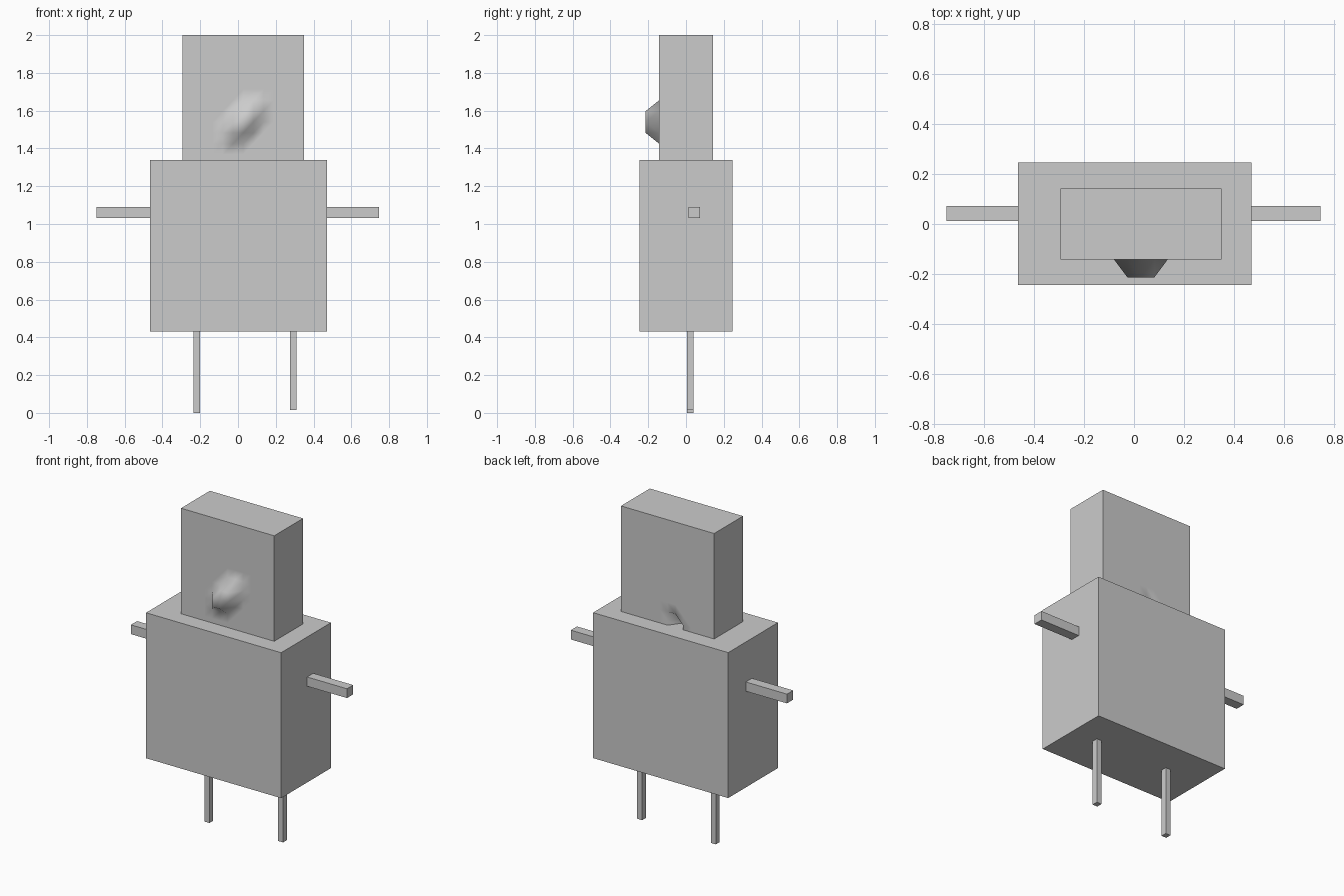
import bpy, bmesh, math
from mathutils import Vector

if "Cube" in bpy.data.objects:
    bpy.data.objects.remove(bpy.data.objects["Cube"])


def box(name, lo, hi, cuts=0, edit=None):
    """Box from its two corners, optionally gridded and edited."""
    lo, hi = Vector(lo), Vector(hi)
    bm = bmesh.new()
    bmesh.ops.create_cube(bm, size=1)
    for v in bm.verts:
        v.co = Vector([(lo[i] + hi[i]) / 2 + v.co[i] * (hi[i] - lo[i]) for i in range(3)])
    if cuts:
        bmesh.ops.subdivide_edges(bm, edges=bm.edges[:], cuts=cuts, use_grid_fill=True)
    if edit:
        edit(bm, lo, hi, cuts + 1)
    bmesh.ops.recalc_face_normals(bm, faces=bm.faces[:])
    me = bpy.data.meshes.new(name)
    bm.to_mesh(me)
    bm.free()
    ob = bpy.data.objects.new(name, me)
    bpy.context.collection.objects.link(ob)
    return ob


# nose pulled out of the front grid, small dent pushed into the back
NOSE = {(5, 3), (5, 4), (6, 3), (6, 4), (6, 5), (7, 4), (7, 5)}
DENT = {(5, 0), (5, 1)}


def sculpt(bm, lo, hi, n):
    for y in (lo.y, hi.y):
        for f in [f for f in bm.faces if all(abs(v.co.y - y) < 1e-4 for v in f.verts)]:
            key = lambda v: v.co.x + v.co.z
            bmesh.utils.face_split(f, min(f.verts, key=key), max(f.verts, key=key))
    for v in bm.verts:
        cell = (round((v.co.x - lo.x) / (hi.x - lo.x) * n),
                round((v.co.z - lo.z) / (hi.z - lo.z) * n))
        front = abs(v.co.y - lo.y) < 1e-4
        back = abs(v.co.y - hi.y) < 1e-4
        if (front and cell in NOSE) or (back and cell in DENT):
            v.co.y -= 0.072


# torso and head
box("body", (-0.465, -0.245, 0.43), (0.47, 0.247, 1.34))
head = box("head", (-0.295, -0.142, 1.31), (0.35, 0.143, 2.0), 11, sculpt)
head.data.shade_smooth()
head.data.set_sharp_from_angle(angle=math.radians(80))

# arms
for side, x0, x1 in (("left", -0.75, -0.46), ("right", 0.465, 0.746)):
    box(side + "_arm", (x0, 0.012, 1.032), (x1, 0.073, 1.09))

# legs
for side, x, z in (("left", -0.218, 0.0), ("right", 0.292, 0.015)):
    box(side + "_leg", (x - 0.017, 0.004, z), (x + 0.017, 0.041, 0.435))
